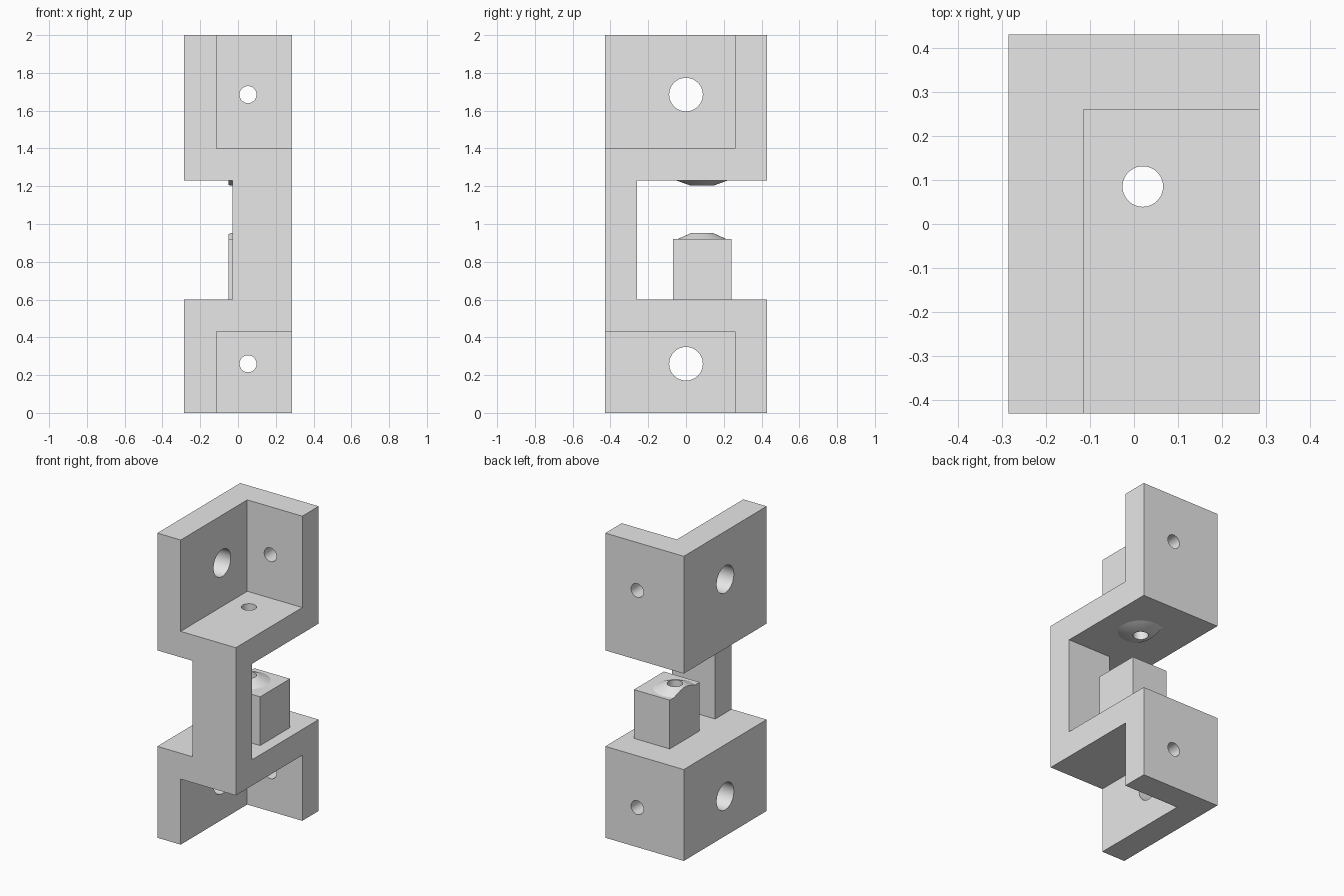
import bpy
import math
from mathutils import Vector

if "Cube" in bpy.data.objects:
    bpy.data.objects.remove(bpy.data.objects["Cube"])

grey = bpy.data.materials.new("light grey")
grey.diffuse_color = (0.8, 0.8, 0.8, 1)
grey.use_nodes = True
grey.node_tree.nodes["Principled BSDF"].inputs["Base Color"].default_value = grey.diffuse_color


def box(name, lo, hi):
    lo, hi = Vector(lo), Vector(hi)
    bpy.ops.mesh.primitive_cube_add(size=1, location=(lo + hi) / 2)
    ob = bpy.context.object
    ob.name = name
    ob.scale = hi - lo
    bpy.ops.object.transform_apply(location=True, rotation=True, scale=True)
    return ob


def cone(name, x, y, z0, z1, r0, r1):
    bpy.ops.mesh.primitive_cone_add(vertices=64, radius1=r0, radius2=r1,
                                    depth=z1 - z0, location=(x, y, (z0 + z1) / 2))
    bpy.context.object.name = name
    bpy.ops.object.transform_apply(location=True, rotation=True, scale=True)
    return bpy.context.object


def rod(center, radius, depth, rotation=(0, 0, 0)):
    bpy.ops.mesh.primitive_cylinder_add(vertices=48, radius=radius, depth=depth,
                                        location=center, rotation=rotation)
    bpy.context.object.name = "hole_cutter"
    bpy.ops.object.transform_apply(location=True, rotation=True, scale=True)
    return bpy.context.object


def combine(target, tool, operation='DIFFERENCE'):
    mod = target.modifiers.new("combine", 'BOOLEAN')
    mod.operation = operation
    mod.solver = 'EXACT'
    mod.object = tool
    bpy.ops.object.select_all(action='DESELECT')
    target.select_set(True)
    bpy.context.view_layer.objects.active = target
    bpy.ops.object.modifier_apply(modifier=mod.name)
    bpy.data.objects.remove(tool, do_unlink=True)


def finish(ob):
    ob.data.materials.clear()
    ob.data.materials.append(grey)
    bpy.ops.object.select_all(action='DESELECT')
    ob.select_set(True)
    bpy.context.view_layer.objects.active = ob
    bpy.ops.object.shade_smooth_by_angle(angle=math.radians(20))


X, Y = 0.285, 0.43          # half width and half depth
BX, BY = 0.02, 0.085        # axis of the vertical bore
BORE = 0.046
EDGE = -0.05                # left face of the block and boss

# Body: one solid bar, cut into two corner brackets joined by a column
body = box("bracket_body", (-X, -Y, 0), (X, Y, 2))
for z0, z1 in ((-0.2, 0.43), (1.40, 2.2)):
    combine(body, box("recess_cutter", (-0.115, -0.7, z0), (0.6, 0.26, z1)))
combine(body, box("gap_cutter", (-0.6, -0.26, 0.60), (0.6, 0.7, 1.23)))
combine(body, box("gap_cutter", (-0.6, -0.7, 0.60), (-0.03, 0, 1.23)))

# Mounting holes in the back and left walls
for z in (0.26, 1.685):
    combine(body, rod((0.053, 0.345, z), 0.045, 0.4, (math.pi / 2, 0, 0)))
    combine(body, rod((-0.2, 0, z), 0.089, 0.4, (0, math.pi / 2, 0)))

# Vertical bore through both plates
for z in (0.515, 1.315):
    combine(body, rod((BX, BY, z), BORE, 0.3))
finish(body)

# Block with a raised conical seat, trimmed flush on the left
block = box("seat_block", (-0.06, -0.07, 0.60), (0.21, 0.24, 0.92))
combine(block, cone("seat", BX, BY, 0.91, 0.953, 0.151, 0.056), 'UNION')
combine(block, box("trim_cutter", (-0.6, -0.5, 0.4), (EDGE, 0.7, 1.1)))
combine(block, rod((BX, BY, 0.8), BORE, 0.8))
finish(block)

# Matching conical boss under the upper plate
boss = cone("upper_boss", BX, BY, 1.205, 1.23, 0.065, 0.135)
combine(boss, box("trim_cutter", (-0.6, -0.5, 1.1), (EDGE, 0.7, 1.4)))
combine(boss, rod((BX, BY, 1.2), BORE, 0.3))
finish(boss)
